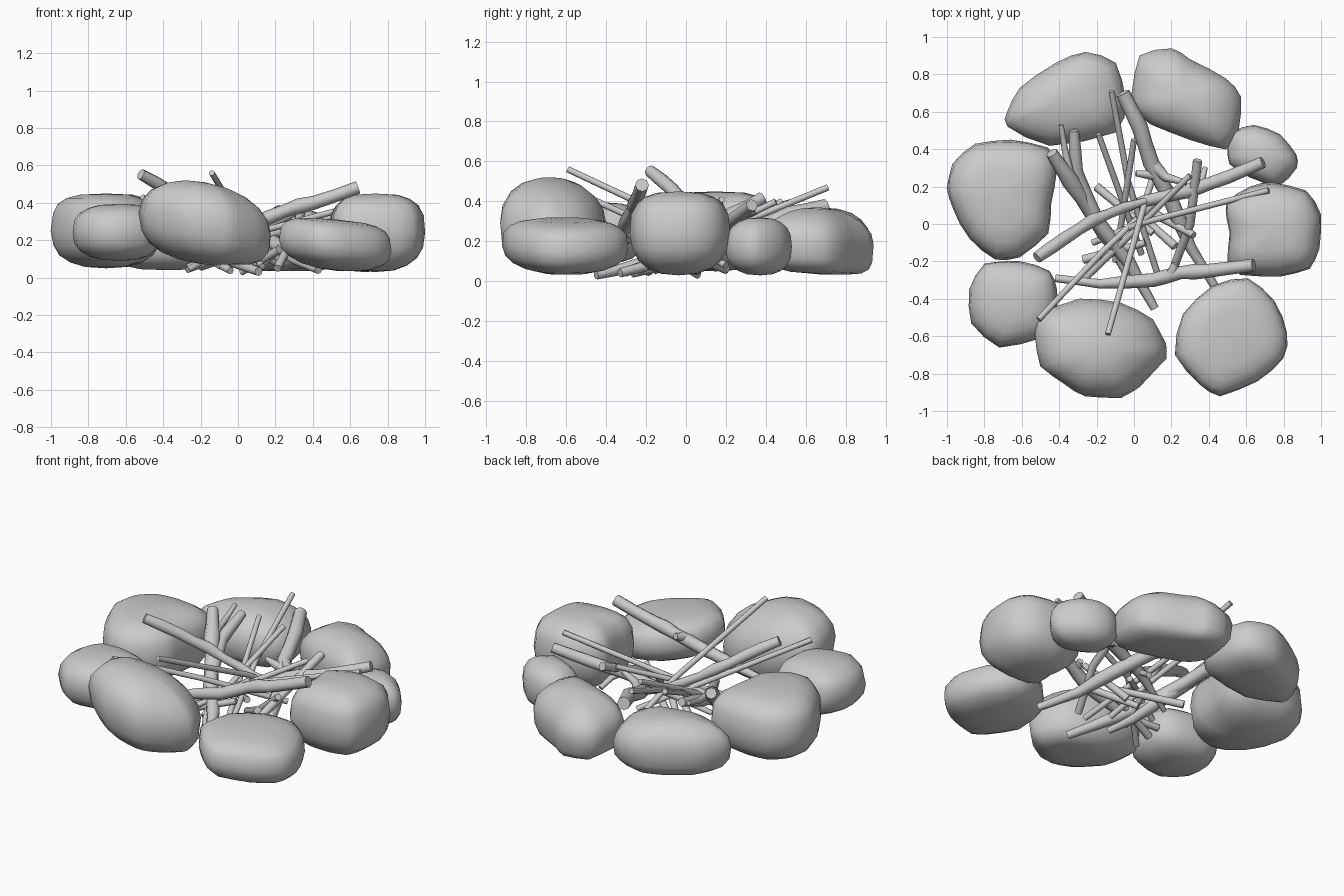
import bpy, bmesh, math, random
from mathutils import Vector

random.seed(4)
cube = bpy.data.objects.get("Cube")
if cube:
    bpy.data.objects.remove(cube)

grey = bpy.data.materials.new("plain grey")
grey.use_nodes = True
tone = (0.6, 0.6, 0.6, 1)
grey.diffuse_color = tone
grey.node_tree.nodes["Principled BSDF"].inputs["Base Color"].default_value = tone


def link(name, data):
    obj = bpy.data.objects.new(name, data)
    bpy.context.collection.objects.link(obj)
    data.materials.append(grey)
    return obj


def rounded(corners):
    """Insert a slightly bulged midpoint between neighbouring outline corners."""
    pts = [Vector(c) for c in corners]
    n = len(pts)
    result = []
    for i in range(n):
        a, b, c, d = (pts[(i + k) % n] for k in (-1, 0, 1, 2))
        result += [b, (b + c) * 0.54 - (a + d) * 0.04]
    return result


def power(v, p):
    return math.copysign(abs(v) ** p, v)


def stone(name, low, high, corners, under=0.75, over=0.75, lean=(0, 0)):
    """Boulder: plan outline swept through a profile, boxier for small under/over."""
    outline = rounded(corners)
    segs, rows = len(outline), 10
    centre = sum(outline, Vector((0, 0))) / segs
    mid, half = (low + high) / 2, (high - low) / 2
    bm = bmesh.new()
    rings = []
    for r in range(1, rows):
        lat = math.pi * (r / rows - 0.5)
        square = under if lat < 0 else over
        ring = []
        for point in outline:
            scale = math.cos(lat) ** square * (1 + random.uniform(-0.01, 0.01))
            off = (point - centre) * scale
            z = mid + half * power(math.sin(lat), square) + off.dot(Vector(lean))
            z = min(max(z, low), high + 0.01)
            ring.append(bm.verts.new((centre.x + off.x, centre.y + off.y, z)))
        rings.append(ring)
    for lower, upper in zip(rings, rings[1:]):
        for s in range(segs):
            t = (s + 1) % segs
            bm.faces.new((lower[s], lower[t], upper[t], upper[s]))
    for ring, z in ((rings[0], low), (rings[-1], high)):
        pole = bm.verts.new((centre.x, centre.y, z))
        for s in range(segs):
            bm.faces.new((ring[s], ring[(s + 1) % segs], pole))
    bmesh.ops.recalc_face_normals(bm, faces=bm.faces)
    for f in bm.faces:
        f.smooth = True
    mesh = bpy.data.meshes.new(name)
    bm.to_mesh(mesh)
    bm.free()
    link(name, mesh)


def stick(name, points, thick, tip=0.6, knobbly=0.0):
    """Tapered round stick; knobbly ones swell in the middle and have knots."""
    curve = bpy.data.curves.new(name, "CURVE")
    curve.dimensions = "3D"
    curve.bevel_depth = thick
    curve.bevel_resolution = 2
    curve.use_fill_caps = True
    spline = curve.splines.new("POLY")
    path = []
    for a, b in zip(points, points[1:]):
        a, b = Vector(a), Vector(b)
        path += [a, a.lerp(b, 0.5)]
    path.append(Vector(points[-1]))
    spline.points.add(len(path) - 1)
    for i, (p, v) in enumerate(zip(spline.points, path)):
        t = i / (len(path) - 1)
        wobble = random.uniform(-1, 1) * knobbly
        p.co = (v.x, v.y, v.z + wobble * thick, 1)
        p.radius = 1 + (tip - 1) * t + wobble
        if knobbly:
            p.radius *= 0.75 + 0.35 * math.sin(math.pi * t)
    spline.use_smooth = True
    link(name, curve)


# Ring of boulders
stone("stone_back_right", .04, .37,
      [(-.68, .6), (-.68, .52), (-.45, .42), (-.1, .49), (-.04, .66), (-.1, .86),
       (-.26, .92), (-.42, .86), (-.61, .73)], .65, .88)
stone("stone_back_left", .035, .37,
      [(-.01, .7), (.03, .9), (.2, .94), (.3, .88), (.49, .78), (.57, .68),
       (.56, .5), (.49, .4), (.3, .45), (.09, .53), (0, .61)], .5, 1, (0, -.06))
stone("stone_left_small", .03, .32,
      [(.5, .4), (.52, .49), (.64, .53), (.78, .48), (.87, .37), (.87, .3),
       (.77, .2), (.62, .25), (.51, .32)], .8, .82)
stone("stone_left", .03, .45,
      [(.49, .11), (.62, .2), (.74, .22), (.92, .18), (1, .05), (.99, -.13),
       (.94, -.24), (.78, -.28), (.57, -.27), (.5, -.2), (.51, -.05)], .84, .68)
stone("stone_front_left", .035, .31,
      [(.22, -.7), (.26, -.48), (.42, -.33), (.61, -.29), (.75, -.41), (.82, -.58),
       (.8, -.72), (.66, -.84), (.46, -.92), (.35, -.86)], .88, .6, (-.1, 0))
stone("stone_front", .07, .51,
      [(-.53, -.59), (-.5, -.48), (-.29, -.4), (-.07, -.42), (.1, -.51), (.17, -.64),
       (.17, -.72), (.03, -.87), (-.07, -.93), (-.26, -.92), (-.37, -.86),
       (-.5, -.76)], .75, .95, (-.18, -.08))
stone("stone_right_small", .09, .395,
      [(-.88, -.35), (-.8, -.21), (-.61, -.2), (-.45, -.25), (-.41, -.35),
       (-.42, -.5), (-.5, -.61), (-.72, -.66), (-.87, -.53)], .8, .75)
stone("stone_right", .05, .45,
      [(-1, .19), (-.97, .32), (-.85, .43), (-.66, .45), (-.46, .41), (-.41, .29),
       (-.44, .11), (-.46, -.05), (-.61, -.18), (-.74, -.19), (-.88, -.08),
       (-.97, .08)], .8, .63)

# Thick branches
stick("branch_front", [(.64, -.22, .48), (.4, -.25, .4), (.25, -.26, .36), (.1, -.3, .29),
                       (-.18, -.32, .22), (-.42, -.29, .2)], .044, .5, .12)
stick("branch_right", [(-.52, -.18, .55), (-.36, -.07, .46), (-.22, .02, .37),
                       (-.05, .09, .27), (.12, .14, .2)], .038, .6, .12)
stick("branch_left", [(.69, .33, .38), (.5, .25, .32), (.3, .18, .27), (.05, .12, .2),
                      (-.2, .03, .1)], .04, .6, .12)
stick("branch_back_right", [(-.44, .38, .42), (-.34, .23, .32), (-.22, .05, .2),
                            (-.1, -.14, .08), (-.04, -.27, .04)], .047, .6, .12)
stick("branch_back_thin", [(-.32, .5, .38), (-.31, .28, .3), (-.2, .02, .2),
                           (-.03, -.2, .09), (.11, -.45, .035)], .038, .9, .12)
stick("branch_back", [(-.06, .7, .37), (.03, .52, .33), (.09, .33, .26), (.2, .12, .18),
                      (.3, -.12, .1), (.43, -.33, .04)], .047, .6, .12)
stick("branch_upright", [(.34, .34, .36), (.3, 0, .22), (.21, -.24, .05)], .025, .9)

# Side shoots on the branches
stick("shoot_back", [(.11, .31, .26), (.17, .25, .27), (.28, .22, .3)], .035, .4)
stick("shoot_back_short", [(.12, .26, .24), (.01, .27, .27)], .03, .5)
stick("shoot_back_right", [(-.34, .26, .34), (-.37, .4, .36), (-.39, .53, .4)], .022, .6)
stick("shoot_left", [(.3, .18, .28), (.36, .22, .24), (.38, .3, .2)], .022, .7)
stick("shoot_front", [(.2, -.27, .35), (.22, -.21, .37)], .028, .7)

# Thin twigs
twigs = [
    [(-.14, -.59, .56), (.04, .05, .26), (.1, .25, .12)],
    [(-.12, .71, .47), (-.03, .22, .27), (.13, -.28, .06)],
    [(.72, .18, .41), (.02, 0, .22), (-.22, -.1, .1)],
    [(-.51, -.51, .43), (-.16, -.14, .26), (.2, .2, .08)],
    [(-.19, .48, .4), (-.06, .12, .22), (.04, -.16, .05)],
    [(.3, .26, .34), (0, -.04, .2), (-.27, -.3, .04)],
    [(0, .45, .4), (-.05, .12, .24), (-.1, -.2, .06)],
]
for n, pts in enumerate(twigs, 1):
    stick(f"twig_{n}", pts, .016, 1.1)

# Short kindling low in the middle
kindling = [
    [(-.27, -.19, .05), (.06, -.1, .16)],
    [(.22, -.12, .15), (.02, .06, .03)],
    [(-.2, .2, .06), (.1, -.05, .16)],
    [(.1, .06, .05), (.32, -.06, .24)],
]
for n, pts in enumerate(kindling, 1):
    stick(f"kindling_{n}", pts, .024, .8)
